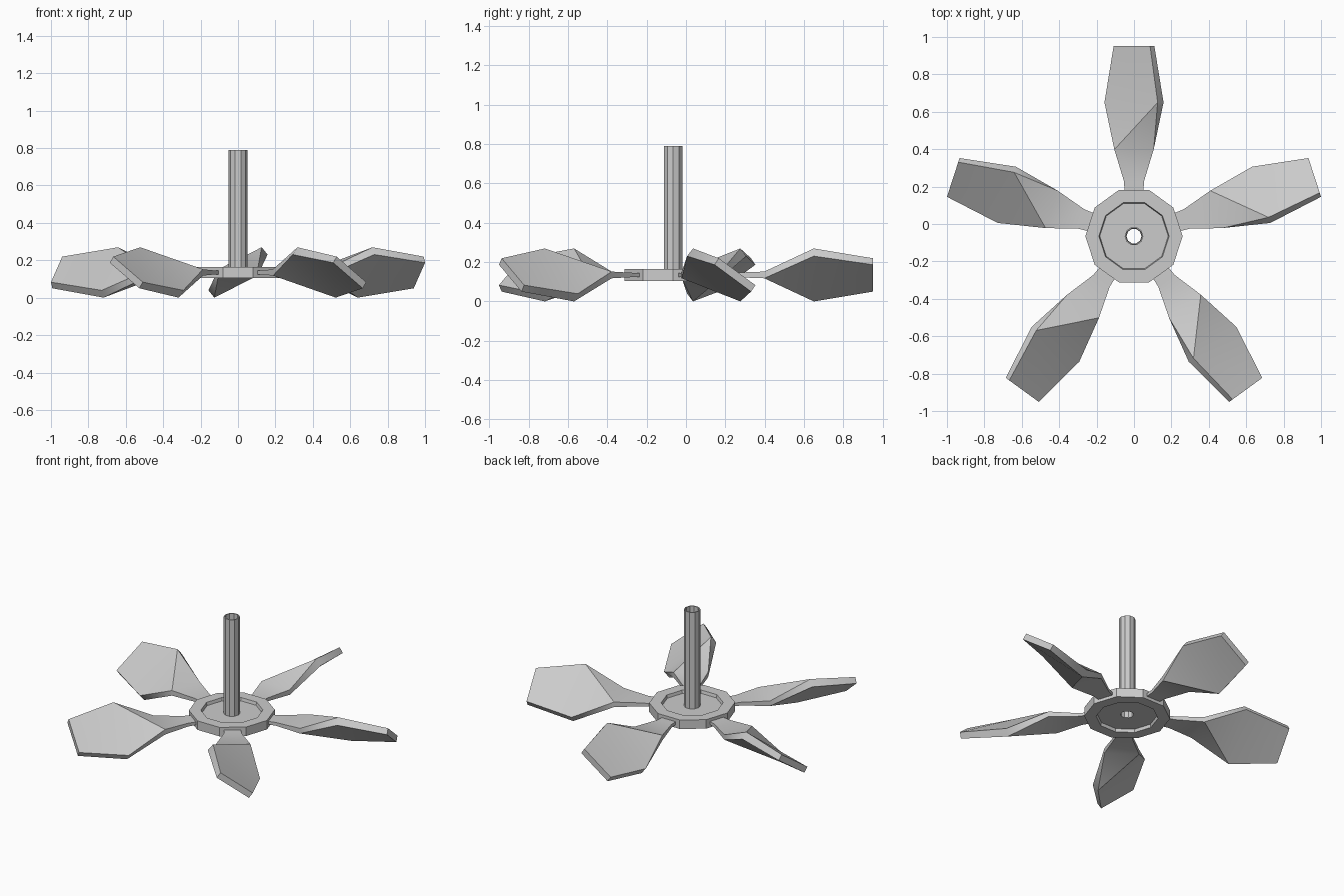
import bpy, bmesh
from math import sin, cos, pi, radians
from mathutils import Matrix, Vector

if "Cube" in bpy.data.objects:
    bpy.data.objects.remove(bpy.data.objects["Cube"])

CY = -0.065   # rotor axis position on y
CZ = 0.135    # rotor plane height


def finish(name, bm, smooth=None):
    bmesh.ops.recalc_face_normals(bm, faces=bm.faces[:])
    me = bpy.data.meshes.new(name)
    bm.to_mesh(me)
    bm.free()
    ob = bpy.data.objects.new(name, me)
    bpy.context.collection.objects.link(ob)
    ob.location = (0, CY, CZ)
    if smooth:
        bpy.ops.object.select_all(action='DESELECT')
        ob.select_set(True)
        bpy.context.view_layer.objects.active = ob
        bpy.ops.object.shade_smooth_by_angle(angle=radians(smooth))
    return ob


def bridge(bm, a, b, twisted=False):
    """Join two loops; a twisted span is split along its convex diagonals."""
    n = len(a)
    for i in range(n):
        j = (i + 1) % n
        if twisted:
            bm.faces.new((a[i], a[j], b[i]))
            bm.faces.new((a[j], b[j], b[i]))
        else:
            bm.faces.new((a[i], a[j], b[j], b[i]))


def lathe_ring(name, profile, sides=10):
    """Spin a closed (radius, z) profile around the rotor axis."""
    bm = bmesh.new()
    rings = []
    for k in range(sides):
        t = 2 * pi * k / sides
        rings.append([bm.verts.new((r * cos(t), r * sin(t), z)) for r, z in profile])
    for k in range(sides):
        bridge(bm, rings[k], rings[(k + 1) % sides])
    return finish(name, bm)


# hub: ten-sided rim with a recessed web on both faces
half = [(0.040, 0.010), (0.183, 0.010), (0.188, 0.030), (0.260, 0.030)]
lathe_ring("hub", half + [(r, -z) for r, z in reversed(half)])

# hollow shaft
lathe_ring("shaft", [(0.040, -0.010), (0.050, -0.010), (0.050, 0.655), (0.043, 0.655)])

# twisted blades: radius, half width, thickness, pitch in degrees
stations = [(0.235, 0.050, 0.020, 0), (0.295, 0.054, 0.022, 0),
            (0.463, 0.105, 0.034, 0), (0.715, 0.183, 0.050, 39),
            (1.016, 0.119, 0.040, 35)]


def blade(name, turn):
    bm = bmesh.new()
    loops = []
    for r, w, t, pitch in stations:
        a = radians(pitch)
        loop = []
        for sx, sz in ((-1, -1), (1, -1), (1, 1), (-1, 1)):
            u, v = sx * w, sz * t / 2
            p = Vector((u * cos(a) - v * sin(a), r, u * sin(a) + v * cos(a)))
            loop.append(bm.verts.new(p))
        loops.append(loop)
    for k in range(len(loops) - 1):
        bridge(bm, loops[k], loops[k + 1], stations[k + 1][3] > stations[k][3])
    bm.faces.new(loops[0])
    bm.faces.new(loops[-1])
    bm.transform(Matrix.Rotation(turn, 4, 'Z'))
    return finish(name, bm, 40)


for i in range(5):
    blade(f"blade_{i + 1}", 2 * pi * i / 5)
